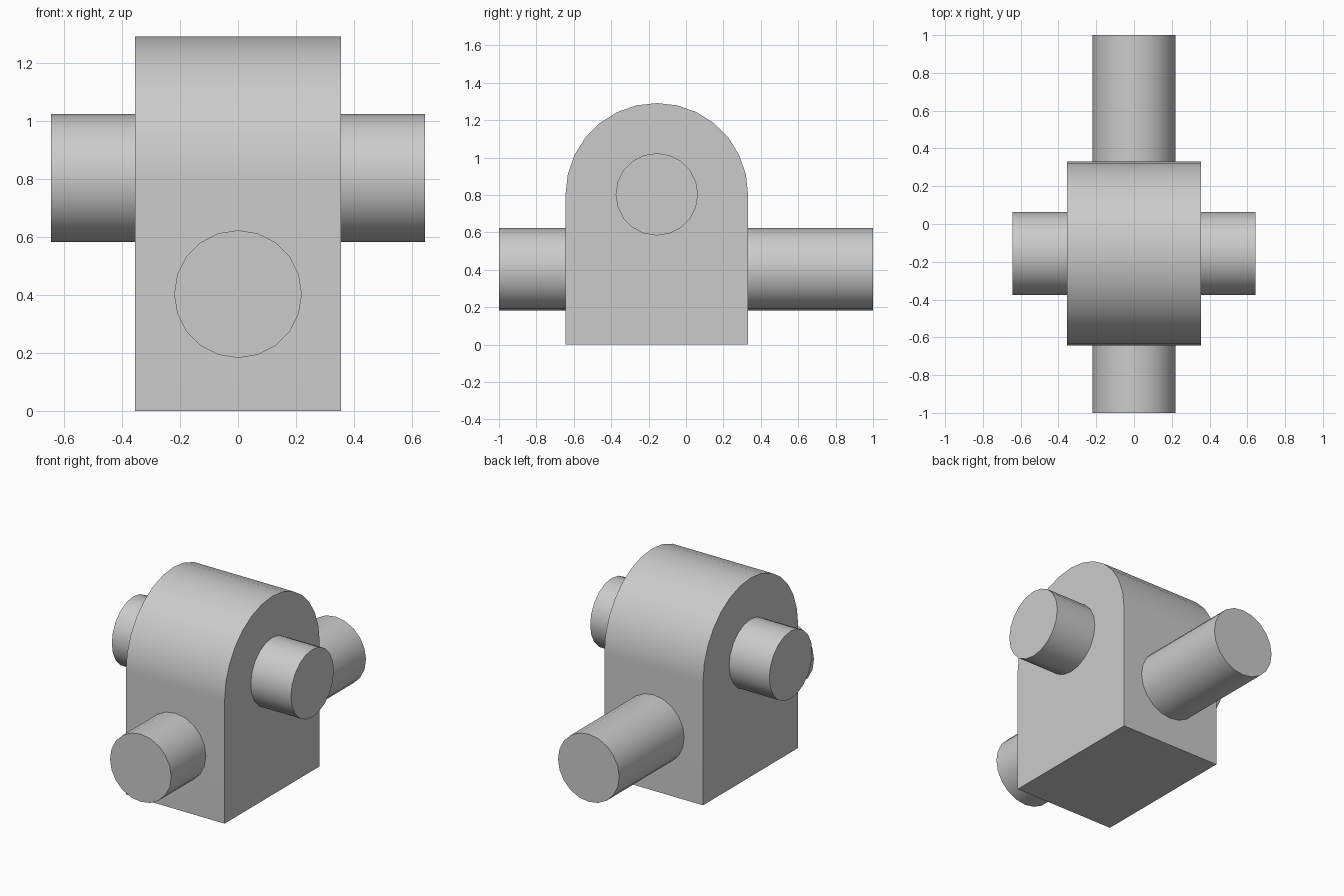
import bpy, bmesh
from math import pi, sin, cos, radians

cube = bpy.data.objects.get("Cube")
if cube:
    bpy.data.objects.remove(cube, do_unlink=True)

# Single plain grey
grey = bpy.data.materials.new("plain_grey")
grey.use_nodes = True
colour = (0.6, 0.6, 0.6, 1)
grey.diffuse_color = colour
grey.node_tree.nodes["Principled BSDF"].inputs["Base Color"].default_value = colour

HALF_WIDTH = 0.355
RADIUS = 0.488
CENTRE_Y = -0.156
SPRING_Z = 0.803
ARCH_STEPS = 14
PIN_RADIUS = 0.22


def finish(obj):
    obj.data.materials.append(grey)
    bpy.ops.object.select_all(action='DESELECT')
    obj.select_set(True)
    bpy.context.view_layer.objects.active = obj
    bpy.ops.object.shade_smooth_by_angle(angle=radians(30))


def pin(name, centre, length, rotation):
    bpy.ops.mesh.primitive_cylinder_add(vertices=20, radius=PIN_RADIUS, depth=length,
                                        location=centre, rotation=rotation)
    obj = bpy.context.object
    obj.name = name
    finish(obj)


# Arched block: round-topped profile extruded across the width
bm = bmesh.new()
profile = [(CENTRE_Y - RADIUS, 0), (CENTRE_Y + RADIUS, 0)]
for i in range(ARCH_STEPS + 1):
    a = pi * i / ARCH_STEPS
    profile.append((CENTRE_Y + RADIUS * cos(a), SPRING_Z + RADIUS * sin(a)))
face = bm.faces.new([bm.verts.new((-HALF_WIDTH, y, z)) for y, z in profile])
ext = bmesh.ops.extrude_face_region(bm, geom=[face])
moved = [v for v in ext["geom"] if isinstance(v, bmesh.types.BMVert)]
bmesh.ops.translate(bm, verts=moved, vec=(2 * HALF_WIDTH, 0, 0))
bmesh.ops.recalc_face_normals(bm, faces=bm.faces)
mesh = bpy.data.meshes.new("arched_block")
bm.to_mesh(mesh)
bm.free()
block = bpy.data.objects.new("arched_block", mesh)
bpy.context.collection.objects.link(block)
finish(block)

# Keep the flat walls evenly shaded where they meet the arch
weighted = block.modifiers.new("weighted_normals", 'WEIGHTED_NORMAL')
weighted.keep_sharp = True

# Cross pin through the arch centre, long shaft through the lower block
pin("cross_pin", (0, CENTRE_Y, SPRING_Z), 1.288, (0, pi / 2, 0))
pin("long_shaft", (0, 0, 0.403), 2.0, (pi / 2, 0, 0))
